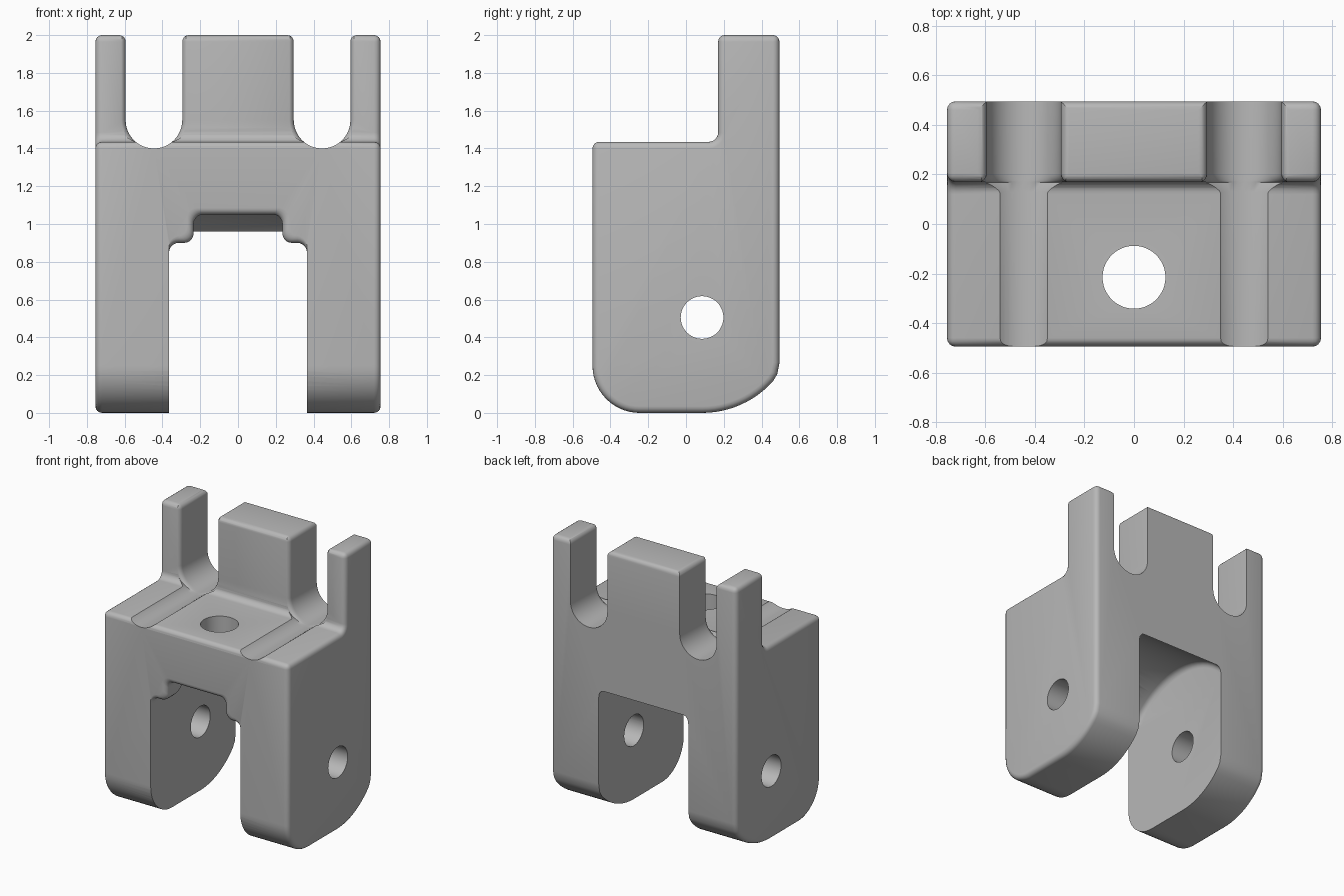
import bpy, bmesh
from math import sin, cos, pi, radians, sqrt
from mathutils import Vector

if "Cube" in bpy.data.objects:
    bpy.data.objects.remove(bpy.data.objects["Cube"])

HALF_W, HALF_D, DECK, TOP = 0.755, 0.495, 1.435, 2.0
PIN_Y, PIN_Z = 0.085, 0.505
ROUND = 0.035

grey = bpy.data.materials.new("plain_grey")
grey.use_nodes = True
grey.diffuse_color = (0.48, 0.48, 0.48, 1)
grey.node_tree.nodes["Principled BSDF"].inputs["Base Color"].default_value = (0.48, 0.48, 0.48, 1)


def arc(cx, cy, r, a0, a1, n):
    """Points on a circle arc, angles in degrees."""
    steps = [radians(a0 + (a1 - a0) * i / n) for i in range(n + 1)]
    return [(cx + r * cos(a), cy + r * sin(a)) for a in steps]


def loft(name, sections, bevel=0.0):
    """Closed solid through matching cross-sections, sharp edges optionally rounded."""
    bm = bmesh.new()
    rings = [[bm.verts.new(p) for p in s] for s in sections]
    n = len(rings[0])
    for a, b in zip(rings, rings[1:]):
        for i in range(n):
            j = (i + 1) % n
            bm.faces.new((a[i], a[j], b[j], b[i]))
    bm.faces.new(rings[0])
    bm.faces.new(rings[-1])
    bmesh.ops.recalc_face_normals(bm, faces=bm.faces)
    if bevel:
        sharp = [e for e in bm.edges if e.calc_face_angle() > radians(50)]
        bmesh.ops.bevel(bm, geom=sharp, offset=bevel, offset_type='OFFSET',
                        segments=4, profile=0.5, affect='EDGES')
        bmesh.ops.recalc_face_normals(bm, faces=bm.faces)
    mesh = bpy.data.meshes.new(name)
    bm.to_mesh(mesh)
    bm.free()
    mesh.materials.append(grey)
    obj = bpy.data.objects.new(name, mesh)
    bpy.context.collection.objects.link(obj)
    return obj


def along_x(profile, x0, x1):
    return [[(x, y, z) for y, z in profile] for x in (x0, x1)]


def cut(body, cutter):
    """Subtract the cutter and delete it."""
    cutter.hide_render = True
    mod = body.modifiers.new("cut", 'BOOLEAN')
    mod.operation, mod.solver, mod.object = 'DIFFERENCE', 'EXACT', cutter
    bpy.context.view_layer.objects.active = body
    bpy.ops.object.modifier_apply(modifier=mod.name)
    bpy.data.objects.remove(cutter)


def flare(start):
    """(y, offset) pairs that round an edge lying at y = start."""
    ts = [ROUND * (1 - cos(pi / 2 * i / 5)) for i in range(6)]
    return [(start + t, ROUND - sqrt(max(0, ROUND ** 2 - (ROUND - t) ** 2))) for t in ts]


# Body: stepped side profile with rounded feet
profile = arc(-HALF_D + 0.25, 0.25, 0.25, 180, 270, 14)
profile += arc(PIN_Y, PIN_Z, PIN_Z, -90, -42, 12)
profile += [(0.483, 0.205), (HALF_D, 0.265), (HALF_D, TOP), (0.17, TOP)]
profile += arc(0.12, DECK + 0.05, 0.05, 0, -90, 6)
profile += [(-HALF_D, DECK)]
body = loft("clevis_bracket", along_x(profile, -HALF_W, HALF_W), ROUND)

# U slots between the posts, running on as shallow grooves in the deck
R = 0.15
lip = [(R + ROUND - x, z) for x, z in arc(0, TOP - ROUND, ROUND, 0, 90, 5)]
right = [(R + ROUND - ROUND * cos(a * pi / 10), TOP - ROUND + ROUND * sin(a * pi / 10)) for a in range(6)]
right.append((R + ROUND, TOP + 0.1))
left = [(-u, z) for u, z in reversed(right)]
slot = left + arc(0, 1.55, R, 180, 360, 24) + right
slot_steps = [(-0.6, 0), (0.13, 0)] + flare(0.168) + [(0.6, 0)]
for side in (-1, 1):
    cut(body, loft("slot_cutter", [[(side * 0.445 + u * (1 + o / R), y, z) for u, z in slot]
                                   for y, o in slot_steps]))

# Front opening: gap between the legs with a narrower notch above
half = [(0.365, -0.2), (0.365, 0.8)] + arc(0.315, 0.85, 0.05, 0, 90, 5)
half += arc(0.285, 0.95, 0.05, 270, 180, 5) + arc(0.185, 1.0, 0.05, 0, 90, 5)
opening = half + [(-x, z) for x, z in reversed(half)]


def widen(x, z, o):
    grow = o if abs(x) < 0.3 else 0
    return x + (grow if x > 0 else -grow), z + (o if z > 0.82 else 0)


sections = []
for y, o in [(-0.6, ROUND)] + flare(-HALF_D) + [(0.0, 0)]:
    pts = [widen(x, z, o) for x, z in opening]
    sections.append([(x, y, z) for x, z in pts])
cut(body, loft("opening_cutter", sections))

# Round hollow between the legs, centred on the pin
cut(body, loft("hollow_cutter", along_x(arc(PIN_Y, PIN_Z, 0.613, 0, 354.375, 63), -0.365, 0.365), 0.04))

# Cross pin hole and vertical deck hole
cut(body, loft("pin_cutter", along_x(arc(PIN_Y, PIN_Z, 0.113, 0, 352.5, 47), -1, 1)))
ring = arc(0, -0.215, 0.127, 0, 352.5, 47)
cut(body, loft("deck_hole_cutter", [[(x, y, z) for x, y in ring] for z in (0.92, 1.7)]))

# Smooth shading with crisp edges
bpy.ops.object.select_all(action='DESELECT')
body.select_set(True)
bpy.context.view_layer.objects.active = body
bpy.ops.object.shade_smooth_by_angle(angle=radians(30))
